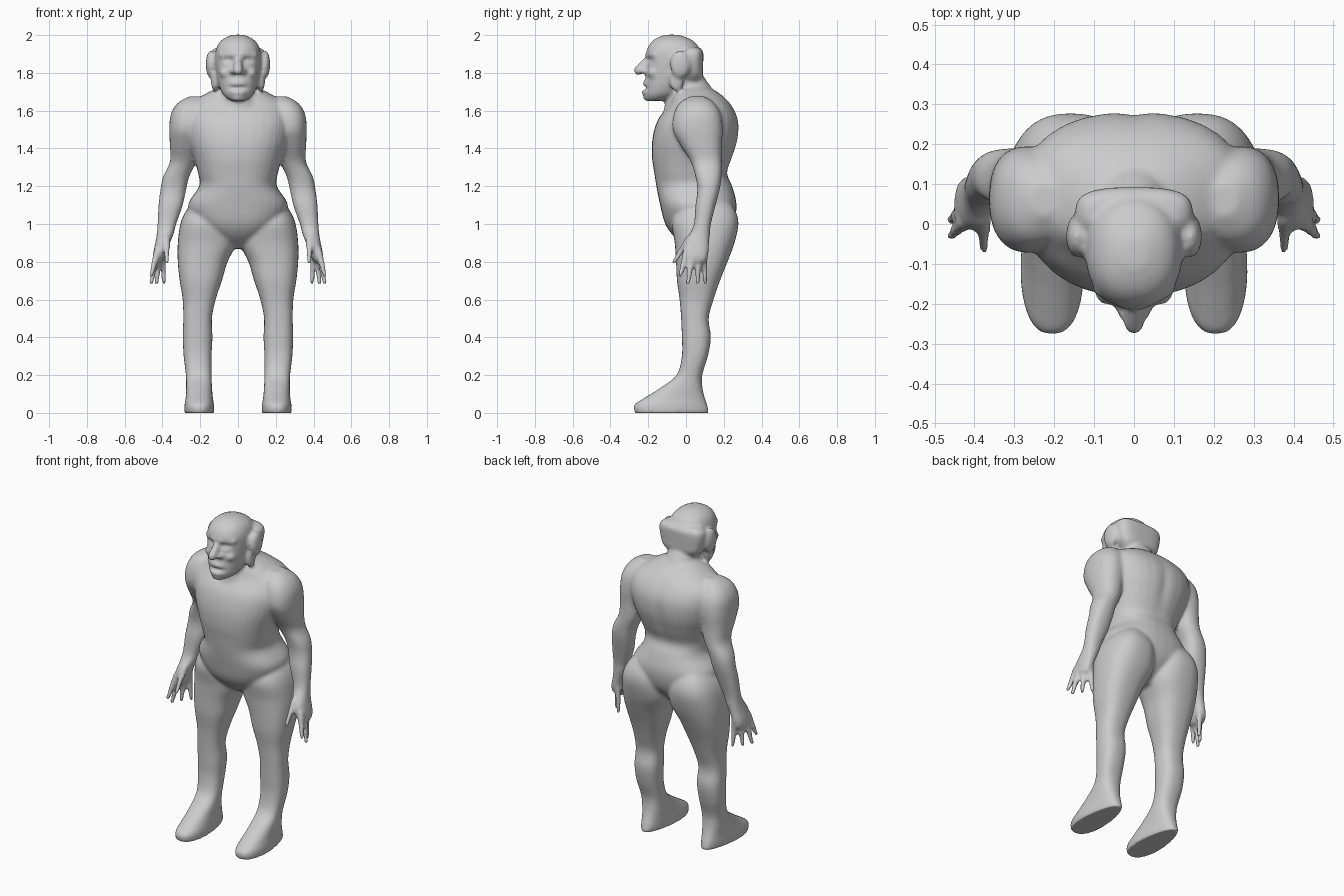
import bpy, bmesh, math
from mathutils import Vector

verts, faces = [], []


def skin(rings):
    """Bridge and cap a stack of equal rings."""
    base, n = len(verts), len(rings[0])
    for ring in rings:
        verts.extend(ring)
    for r in range(len(rings) - 1):
        for k in range(n):
            a, b = base + r * n, base + (r + 1) * n
            j = (k + 1) % n
            faces.append((a + k, a + j, b + j, b + k))
    faces.append(tuple(base + k for k in reversed(range(n))))
    last = base + (len(rings) - 1) * n
    faces.append(tuple(last + k for k in range(n)))


def spline(rows, steps=4):
    """Catmull-Rom resampling of section rows."""
    out = []
    for i in range(len(rows) - 1):
        p = [rows[max(i - 1, 0)], rows[i], rows[i + 1], rows[min(i + 2, len(rows) - 1)]]
        for s in range(steps):
            t = s / steps
            out.append([0.5 * (2 * b + (c - a) * t + (2 * a - 5 * b + 4 * c - d) * t * t
                               + (3 * b - a - 3 * c + d) * t ** 3) for a, b, c, d in zip(*p)])
    return out + [list(rows[-1])]


def loft(rows, n=2.3, side=1, taper=None, sides=32):
    """Stack horizontal rings; each row is z, x_min, x_max, y_front, y_back."""
    rings = []
    for z, x0, x1, y0, y1 in sorted(spline(rows)):
        ring = []
        for k in range(sides):
            a = side * 2 * math.pi * k / sides
            c, s = math.cos(a), math.sin(a)
            x = math.copysign(abs(c) ** (2 / n), c) * (x1 - x0) / 2
            y = (y0 + y1) / 2 + math.copysign(abs(s) ** (2 / n), s) * (y1 - y0) / 2
            if taper:
                x *= taper(y, z)
            ring.append((side * ((x0 + x1) / 2 + x), y, z))
        rings.append(ring)
    skin(rings)


def blob(c, r):
    """Ellipsoid at c with radii r."""
    rings = []
    for i in range(1, 12):
        a = -math.pi / 2 + math.pi * i / 12
        rings.append([(c[0] + r[0] * math.cos(a) * math.cos(t), c[1] + r[1] * math.cos(a) * math.sin(t),
                       c[2] + r[2] * math.sin(a)) for t in (2 * math.pi * k / 16 for k in range(16))])
    skin(rings)


def limb(a, b, ra, rb):
    """Tapered round-ended limb from a to b."""
    a, b = Vector(a), Vector(b)
    d = (b - a).normalized()
    u = d.orthogonal().normalized()
    v = d.cross(u)
    rings = []
    for p, r, angles in ((a, ra, (-80, -55, -28, 0)), (b, rb, (0, 28, 55, 80))):
        for deg in angles:
            w = math.radians(deg)
            rings.append([p + d * r * math.sin(w) + r * math.cos(w) * (u * math.cos(t) + v * math.sin(t))
                          for t in (2 * math.pi * k / 12 for k in range(12))])
    skin(rings)


def centred(rows):
    return [(z, -w, w, f, b) for z, w, f, b in rows]


# torso and pelvis
loft(centred([
    (.87, .05, .02, .13), (.93, .13, -.06, .20), (1.0, .22, -.11, .25), (1.1, .265, -.137, .268),
    (1.2, .205, -.157, .245), (1.27, .212, -.168, .218), (1.35, .235, -.18, .245),
    (1.45, .27, -.178, .275), (1.55, .285, -.15, .277), (1.63, .26, -.09, .24),
    (1.69, .17, -.07, .18), (1.73, .09, -.03, .11)]), n=2.4)

# neck
loft(centred([(1.55, .17, -.13, .2), (1.64, .13, -.11, .18), (1.70, .10, -.1, .15),
              (1.80, .09, -.09, .08)]), n=2)

# head
loft(centred([
    (1.652, .04, -.2, -.12), (1.68, .075, -.217, -.05), (1.73, .1, -.218, .03),
    (1.80, .115, -.21, .06), (1.87, .121, -.21, .07), (1.92, .118, -.208, .07),
    (1.96, .1, -.187, .05), (1.985, .07, -.155, .01), (2.002, .03, -.11, -.04)]), n=2.25)

# ruff around the back of the head
loft(centred([(1.76, .1, -.02, .07), (1.79, .125, -.03, .088), (1.83, .14, -.04, .09),
              (1.88, .148, -.04, .092), (1.915, .142, -.03, .09), (1.935, .115, -.01, .07)]), n=3)

# nose, lips and chin
limb((0, -.195, 1.88), (0, -.252, 1.813), .018, .026)
blob((0, -.195, 1.745), (.055, .035, .022))
blob((0, -.2, 1.697), (.05, .036, .018))
blob((0, -.195, 1.668), (.04, .032, .02))


def foot_taper(y, z):
    return 1 - .3 * max(0, min(1, (y + .1) / .2)) * max(0, min(1, 1 - z / .12))


for s in (1, -1):
    # ears, brows, nostrils, cheeks
    blob((s * .143, -.03, 1.845), (.028, .055, .075))
    blob((s * .122, -.05, 1.76), (.022, .04, .06))
    limb((s * .02, -.2, 1.897), (s * .09, -.165, 1.895), .017, .015)
    blob((s * .026, -.215, 1.808), (.02, .024, .017))
    blob((s * .065, -.17, 1.8), (.035, .034, .03))

    # legs and feet
    loft([(1.13, .08, .22, 0, .22), (1.07, .035, .275, -.05, .262), (1.0, .012, .305, -.075, .278),
          (.9, .008, .319, -.06, .257), (.8, .055, .319, -.053, .22), (.7, .085, .309, -.048, .18),
          (.6, .118, .293, -.034, .146), (.5, .138, .29, -.026, .12), (.4, .135, .292, -.022, .132),
          (.3, .14, .288, -.022, .116), (.2, .14, .276, -.05, .086), (.13, .137, .275, -.14, .088),
          (.08, .132, .278, -.22, .1), (.045, .126, .284, -.272, .112), (.015, .124, .286, -.276, .12),
          (-.006, .125, .285, -.268, .12)], n=2.5, side=s, taper=foot_taper)

    # arms and palms
    loft([(1.675, .19, .26, .02, .1), (1.64, .165, .32, -.035, .15), (1.58, .16, .356, -.065, .185),
          (1.5, .175, .364, -.07, .195), (1.42, .195, .361, -.03, .19), (1.33, .222, .36, .025, .19),
          (1.25, .258, .397, .05, .188), (1.18, .275, .411, .06, .178), (1.1, .292, .421, .05, .157),
          (1.0, .327, .426, .042, .132), (.95, .34, .43, .02, .127), (.9, .36, .438, -.01, .123),
          (.84, .382, .45, -.012, .118), (.8, .4, .448, .0, .105)], side=s)

    # fingers
    for a, b in (((.378, .015, .92), (.376, -.063, .8)), ((.425, .005, .86), (.459, -.03, .73)),
                 ((.43, .035, .84), (.459, .01, .688)), ((.42, .07, .84), (.43, .06, .688)),
                 ((.4, .095, .86), (.391, .102, .69))):
        limb((s * a[0], a[1], a[2]), (s * b[0], b[1], b[2]), .021, .0125)

# fuse everything into one skin
parts = bpy.data.meshes.new("parts")
parts.from_pydata(verts, [], faces)
body = bpy.data.objects.new("body", parts)
bpy.context.collection.objects.link(body)
remesh = body.modifiers.new("skin", 'REMESH')
remesh.mode = 'VOXEL'
remesh.voxel_size = .009
graph = bpy.context.evaluated_depsgraph_get()
fused = bpy.data.meshes.new_from_object(body.evaluated_get(graph))
body.modifiers.clear()
body.data = fused

bm = bmesh.new()
bm.from_mesh(fused)
for i in range(5):
    bmesh.ops.smooth_vert(bm, verts=bm.verts, factor=.5, use_axis_x=True, use_axis_y=True, use_axis_z=True)

# eye sockets, eyeballs, mouth line, spine groove
dents = [((0, -.235, 1.72), (.05, .06, .01), .012), ((0, .27, 1.45), (.03, .08, .14), -.008)]
for s in (1, -1):
    dents += [((s * .05, -.2, 1.867), (.026, .05, .014), .02),
              ((s * .052, -.19, 1.865), (.013, .05, .008), -.01)]
for v in bm.verts:
    v.co.z = max(v.co.z, 0)
    if v.co.z > 1:
        p = v.co.copy()
        for c, r, d in dents:
            q = sum(((p[i] - c[i]) / r[i]) ** 2 for i in range(3))
            if q < 9:
                v.co.y += d * math.exp(-q)
for f in bm.faces:
    f.smooth = True
bm.to_mesh(fused)
bm.free()
